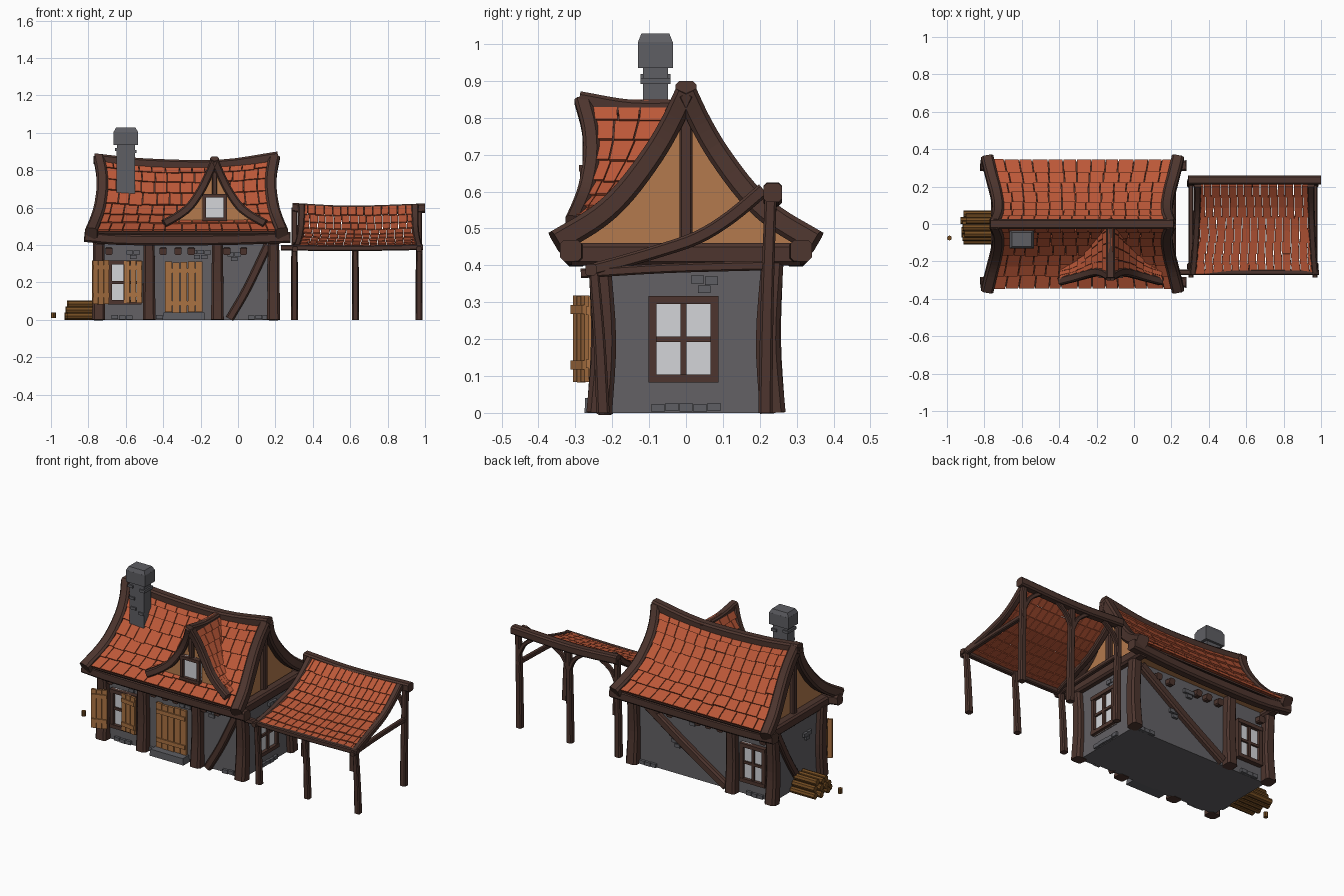
import bpy, bmesh, math, random
from mathutils import Vector, Matrix

if "Cube" in bpy.data.objects:
    bpy.data.objects.remove(bpy.data.objects["Cube"])
random.seed(4)

def lin(c):
    return tuple((v / 255 / 12.92) if v < 10 else ((v / 255 + .055) / 1.055) ** 2.4 for v in c) + (1,)

COL = dict(timber=(77, 53, 46), roof_tile=(188, 88, 56), tan_planks=(180, 122, 77),
           wall_grey=(99, 97, 101), stone=(94, 94, 99), glass=(212, 213, 217),
           shutter_wood=(170, 114, 66), log_wood=(114, 75, 33))
MATS = {}
for k, c in COL.items():
    MATS[k] = bpy.data.materials.new(k)
    MATS[k].diffuse_color = lin(c)
PARTS = {}

def solid(name, mat, verts, faces):
    """add a closed solid to the named part"""
    bm, slots = PARTS.setdefault(name, (bmesh.new(), []))
    if mat not in slots:
        slots.append(mat)
    vs = [bm.verts.new(v) for v in verts]
    for f in faces:
        bm.faces.new([vs[i] for i in f]).material_index = slots.index(mat)

HEX = [(0, 3, 2, 1), (4, 5, 6, 7), (0, 1, 5, 4), (1, 2, 6, 5), (2, 3, 7, 6), (3, 0, 4, 7)]
SQ = [(-.5, -.5), (.5, -.5), (.5, .5), (-.5, .5)]

def box(name, mat, c, size, m=Matrix(), taper=1):
    v = [m @ Vector((c[0] + x * size[0] * k, c[1] + y * size[1] * k, c[2] + z * size[2]))
         for z, k in ((-.5, 1), (.5, taper)) for x, y in SQ]
    solid(name, mat, v, HEX)

def smooth(pts, n=4):
    """Catmull-Rom through the points"""
    p = [Vector(q) for q in pts]
    p = [2 * p[0] - p[1]] + p + [2 * p[-1] - p[-2]]
    out = []
    for i in range(1, len(p) - 2):
        a, b, c, d = p[i - 1:i + 3]
        for j in range(n):
            t = j / n
            out.append(.5 * (2 * b + (c - a) * t + (2 * a - 5 * b + 4 * c - d) * t * t
                             + (3 * b - a - 3 * c + d) * t ** 3))
    return out + [p[-2]]

def at(pts, u):
    f = min(max(u, 0), 1) * (len(pts) - 1)
    i = min(int(f), len(pts) - 2)
    return pts[i].lerp(pts[i + 1], f - i)

def beam(name, pts, r0, r1=None, mat='timber', curve=True, sec=None):
    """sweep a chamfered square along a path"""
    r1 = r0 if r1 is None else r1
    p = smooth(pts) if curve and len(pts) > 2 else [Vector(q) for q in pts]
    ext = [max(q[k] for q in p) - min(q[k] for q in p) for k in range(3)]
    ref = Vector((0, 0, 0))
    ref[ext.index(min(ext))] = 1
    sec = sec or [(1, -.65), (1, .65), (.65, 1), (-.65, 1), (-1, .65), (-1, -.65), (-.65, -1), (.65, -1)]
    n, L, v = len(sec), len(p), []
    for i, q in enumerate(p):
        t = (p[min(i + 1, L - 1)] - p[max(i - 1, 0)]).normalized()
        a = t.cross(ref).normalized()
        b = t.cross(a)
        r = r0 + (r1 - r0) * i / (L - 1)
        v += [q + (a * x + b * y) * r for x, y in sec]
    f = [tuple(range(n)), tuple(range((L - 1) * n, L * n))]
    f += [(i * n + j, i * n + (j + 1) % n, (i + 1) * n + (j + 1) % n, (i + 1) * n + j)
          for i in range(L - 1) for j in range(n)]
    solid(name, mat, v, f)

def tiles(name, surf, rows, cols, mat='roof_tile', gap=.06, off=0., lift=.009, th=.012, shift=.25):
    """lay overlapping tiles on surf(s, t), t running from ridge to eave"""
    for r in range(rows):
        sh = random.uniform(-shift, shift) if gap else 0
        cuts = [0] + [(c + sh + random.uniform(-.1, .1) * (gap > 0)) / cols for c in range(1, cols)] + [1]
        for s0, s1 in zip(cuts, cuts[1:]):
            g = gap * (s1 - s0) / 2
            j = random.uniform(-.04, .08) if gap and r < rows - 1 else 0
            t0, t1 = r / rows, (r + 1 + j) / rows
            q = [surf(s, t) for s, t in ((s0 + g, t0), (s1 - g, t0), (s1 - g, t1), (s0 + g, t1))]
            n = (q[1] - q[0]).cross(q[3] - q[0]).normalized()
            n = -n if n.z < 0 else n
            k = [off, off, off + lift, off + lift]
            solid(name, mat, [a + n * b for a, b in zip(q, k)] + [a + n * (b + th) for a, b in zip(q, k)], HEX)

def prism(name, mat, outline, m, d):
    """extrude a 2D outline (local x, z) along local y"""
    n = len(outline)
    v = [m @ Vector((x, y, z)) for y in (0, d) for x, z in outline]
    solid(name, mat, v, [tuple(range(n)), tuple(range(n, 2 * n))] +
          [(i, (i + 1) % n, n + (i + 1) % n, n + i) for i in range(n)])

def place(x, y, z, deg):
    return Matrix.Translation((x, y, z)) @ Matrix.Rotation(math.radians(deg), 4, 'Z')

# walls and attic
box('walls', 'wall_grey', (-.275, 0, .215), (.93, .43, .43))
ROOF = smooth([(0, 0, .845), (0, .04, .77), (0, .09, .69), (0, .165, .595), (0, .24, .525), (0, .335, .465)])
half = [(p.y, p.z - .018) for p in ROOF if .01 < p.y < .3] + [(.3, .425)]
prism('gable_walls', 'tan_planks', [(0, .815)] + half + [(-y, z) for y, z in reversed(half)],
      place(.165, 0, 0, 90), .88)

# main roof
def edge(z):
    return .165 + .9 * (z - .72) ** 2

def main(side):
    def f(s, t):
        p = at(ROOF, t)
        e = edge(p.z) + .275
        z = p.z + (.035 * (2 * s - 1) ** 2 - .015) * (p.z - .45) / .4
        return Vector((-.275 + e * (2 * s - 1), side * p.y, z))
    return f
for sd, nm in ((-1, 'front'), (1, 'back')):
    tiles(nm + '_roof_tiles', main(sd), 7, 13)
    tiles('roof_boards', main(sd), 14, 6, 'timber', 0, -.012, 0, .01)
    beam('eave_beams', [(-.82, sd * .312, .445), (-.6, sd * .3, .428), (-.1, sd * .3, .428), (.28, sd * .312, .44)], .029)
    for ex in (-1, 1):
        pts = [(-.275 + ex * (edge(z) + .285), sd * y, z) for y, z in
               ((0, .87), (.04, .785), (.09, .7), (.165, .6), (.24, .53), (.352, .462))]
        beam('gable_beams', pts, .029, .033)
beam('ridge_beam', [(-.77, 0, .862), (-.5, 0, .835), (-.1, 0, .828), (.215, 0, .872)], .028)
for x in (-.735, .195):
    beam('tie_beams', [(x, -.31, .43), (x, .31, .43)], .03)
beam('gable_posts', [(.172, 0, .44), (.172, 0, .84)], .018)
beam('gable_posts', [(-.722, 0, .44), (-.722, 0, .84)], .018)

# dormer
DX = -.125
DP = smooth([(0, 0, .845), (.035, 0, .765), (.075, 0, .69), (.13, 0, .61), (.19, 0, .56), (.265, 0, .52)])

def front_y(z):
    return -.25 - 1.3 * (z - .71) ** 2

def dormer(side):
    def f(s, t):
        p = at(DP, t)
        back = -min(ROOF, key=lambda q: abs(q.z - p.z)).y + .03
        return Vector((DX + side * p.x, front_y(p.z) * (1 - s) + back * s, p.z))
    return f
for sd in (-1, 1):
    tiles('dormer_roof_tiles', dormer(sd), 7, 4)
    tiles('dormer_boards', dormer(sd), 10, 2, 'timber', 0, -.012, 0, .01)
    beam('dormer_beams', [(DX + sd * x, front_y(z) - .006, z) for x, z in
                          ((0, .85), (.035, .77), (.075, .69), (.13, .61), (.19, .56), (.27, .515))], .022)
dh = [(p.x, p.z - .015) for p in DP if .005 < p.x < .23]
prism('dormer_wall', 'tan_planks', [(0, .82)] + dh + [(.2, .49), (-.2, .49)] + [(-x, z) for x, z in reversed(dh)],
      place(DX, -.26, 0, 0), .05)
beam('dormer_ridge', [(DX, -.29, .848), (DX, -.15, .825), (DX, 0, .825)], .024)
beam('dormer_post', [(DX, -.266, .67), (DX, -.268, .84)], .014)

# windows
def window(name, m, w, h, cross=True, b=.022):
    box(name, 'glass', (0, -.004, 0), (w, .008, h), m)
    for s in (-1, 1):
        box(name, 'timber', (s * (w - b) / 2, -.01, 0), (b, .03, h), m)
        box(name, 'timber', (0, -.011, s * (h - b) / 2), (w, .034, b), m)
    if cross:
        box(name, 'timber', (0, -.008, 0), (.017, .024, h), m)
        box(name, 'timber', (0, -.008, 0), (w, .022, .015), m)
window('front_window', place(-.605, -.216, .2, 0), .18, .235)
window('right_window', place(.191, -.007, .2, 90), .19, .235)
window('back_window', place(-.615, .216, .2, 180), .17, .235)
window('dormer_window', place(DX, -.262, .6, 0), .13, .145, False, .018)

# shutters and door
def planks(name, m, w, h, n, mat):
    for i in range(n):
        box(name, mat, ((i + .5) * w / n - w / 2, 0, random.uniform(-.006, .006)), (w / n - .004, .014, h), m)
    for z in (-.32, .32):
        box(name, mat, (0, -.008, z * h), (w * .94, .012, .024), m)
planks('left_shutter', place(-.735, -.284, .205, 20), .095, .235, 3, 'shutter_wood')
planks('right_shutter', place(-.56, -.25, .205, -8), .1, .225, 3, 'shutter_wood')
planks('door', place(-.29, -.224, .175, 0), .205, .27, 5, 'shutter_wood')
box('door_step', 'stone', (-.29, -.24, .02), (.23, .07, .04), taper=.95)

# timber posts and braces
for x in (-.745, .19):
    for sd in (-1, 1):
        beam('corner_posts', [(x, sd * .235, 0), (x, sd * .222, .2), (x, sd * .235, .42)], .035, .03)
for x, sd in ((-.475, -1), (-.11, -1), (-.475, 1)):
    beam('wall_posts', [(x, sd * .235, 0), (x, sd * .226, .2), (x, sd * .235, .42)], .034, .029)
beam('front_brace', [(-.045, -.22, .005), (.05, -.22, .17), (.16, -.22, .4)], .022)
beam('back_brace', [(-.43, .22, .02), (-.15, .22, .2), (.14, .22, .4)], .026)
beam('left_brace', [(-.74, -.04, .02), (-.74, .08, .2), (-.74, .19, .4)], .022)
for x in (-.69, -.4, -.32, -.25, -.06, .03):
    for sd in (-1, 1):
        beam('joist_ends', [(x, sd * .2, .37), (x, sd * .25, .365)], .019)

# chimney
box('chimney', 'stone', (-.6, -.083, .79), (.1, .07, .32), taper=.96)
box('chimney', 'stone', (-.6, -.083, .97), (.13, .095, .07))
box('chimney', 'stone', (-.6, -.083, 1.016), (.13, .095, .024), taper=.8)
for x, z in ((-.64, .91), (-.56, .9), (-.63, .84), (-.57, .76), (-.62, .78)):
    box('chimney', 'stone', (x, -.083, z), (.035, .082, .016))

# scattered wall stones: clusters around (position along wall, height)
def stones(m, spots):
    for u, z, n in spots:
        for i in range(n):
            box('wall_stones', 'stone', (u + (i - (n - 1) / 2) * .038, 0, z + random.uniform(-.002, .002)),
                (.035, .03, .022), m)
            if n < 4 and i and z > .05:
                box('wall_stones', 'stone', (u + (i - n / 2) * .038, 0, z - .025), (.034, .028, .02), m)
stones(place(0, -.215, 0, 0), [(-.2, .36, 3), (-.02, .35, 2), (-.56, .36, 2), (-.62, .013, 3), (.11, .013, 3), (-.42, .013, 1)])
stones(place(.19, 0, 0, 90), [(0, .015, 5), (.05, .36, 2)])
stones(place(0, .215, 0, 180), [(.1, .2, 2), (.2, .36, 2), (-.1, .013, 3), (.62, .013, 3)])
stones(place(-.74, 0, 0, -90), [(.1, .3, 2), (.12, .013, 2)])

# side canopy
CP = smooth([(0, .21, .605), (0, .12, .53), (0, .03, .475), (0, -.08, .437), (0, -.18, .408), (0, -.262, .386)])

def cx(t):
    return .315 + .025 * math.sin(t * 1.7), .968 - .022 * math.sin(t * 1.7)

def canopy(s, t):
    p = at(CP, t)
    a, b = cx(1 - t)
    return Vector((a + (b - a) * s, p.y, p.z - .008 * math.sin(math.pi * s)))
tiles('canopy_tiles', canopy, 8, 14, gap=.08, lift=.006, th=.01, shift=.5)
for k in (0, 1):
    beam('canopy_side_beams', [(cx(1 - i / 5)[k], at(CP, i / 5).y, at(CP, i / 5).z) for i in range(6)], .019, .017)
    x = (.305, .968)[k]
    beam('canopy_ties', [(x, -.285, .378), (x, -.05, .392), (x, .24, .4)], .013)
beam('canopy_top_beam', [(.29, .235, .6), (.6, .235, .585), (1, .235, .597)], .025)
beam('canopy_front_beam', [(.23, -.258, .386), (.6, -.258, .382), (.99, -.258, .388)], .015)
for x in (.302, .628, .968):
    beam('canopy_posts', [(x, -.225, 0), (x, -.235, .2), (x, -.25, .39)], .018, .014)
    beam('canopy_posts', [(x, .215, 0), (x, .22, .3), (x, .23, .6)], .019, .016)
for x, d in ((.302, 1), (.628, 1), (.628, -1), (.968, -1)):
    beam('canopy_braces', [(x, .228, .44), (x + d * .04, .23, .52), (x + d * .11, .235, .575)], .012)

# log pile and loose stump
ROUND = [(math.cos(i * math.pi / 4), math.sin(i * math.pi / 4)) for i in range(8)]
for row, n in enumerate((5, 4, 3)):
    for i in range(n):
        y, z = -.018 + (i - (n - 1) / 2) * .036, .019 + row * .033
        x0 = -.915 + row * .008 + random.uniform(-.015, .015)
        beam('log_pile', [(x0, y, z), (-.75, y, z)], .019, mat='log_wood', sec=ROUND)
beam('stump', [(-.987, -.075, .01), (-.987, -.075, .04)], .013, mat='log_wood', sec=ROUND)

# turn the collected parts into objects
for name, (bm, slots) in PARTS.items():
    bmesh.ops.recalc_face_normals(bm, faces=bm.faces[:])
    me = bpy.data.meshes.new(name)
    bm.to_mesh(me)
    bm.free()
    for s in slots:
        me.materials.append(MATS[s])
    bpy.context.collection.objects.link(bpy.data.objects.new(name, me))

for m in bpy.data.materials:
    if m.users and not m.is_grease_pencil:
        m.use_nodes = True
        m.node_tree.nodes["Principled BSDF"].inputs["Base Color"].default_value = m.diffuse_color
